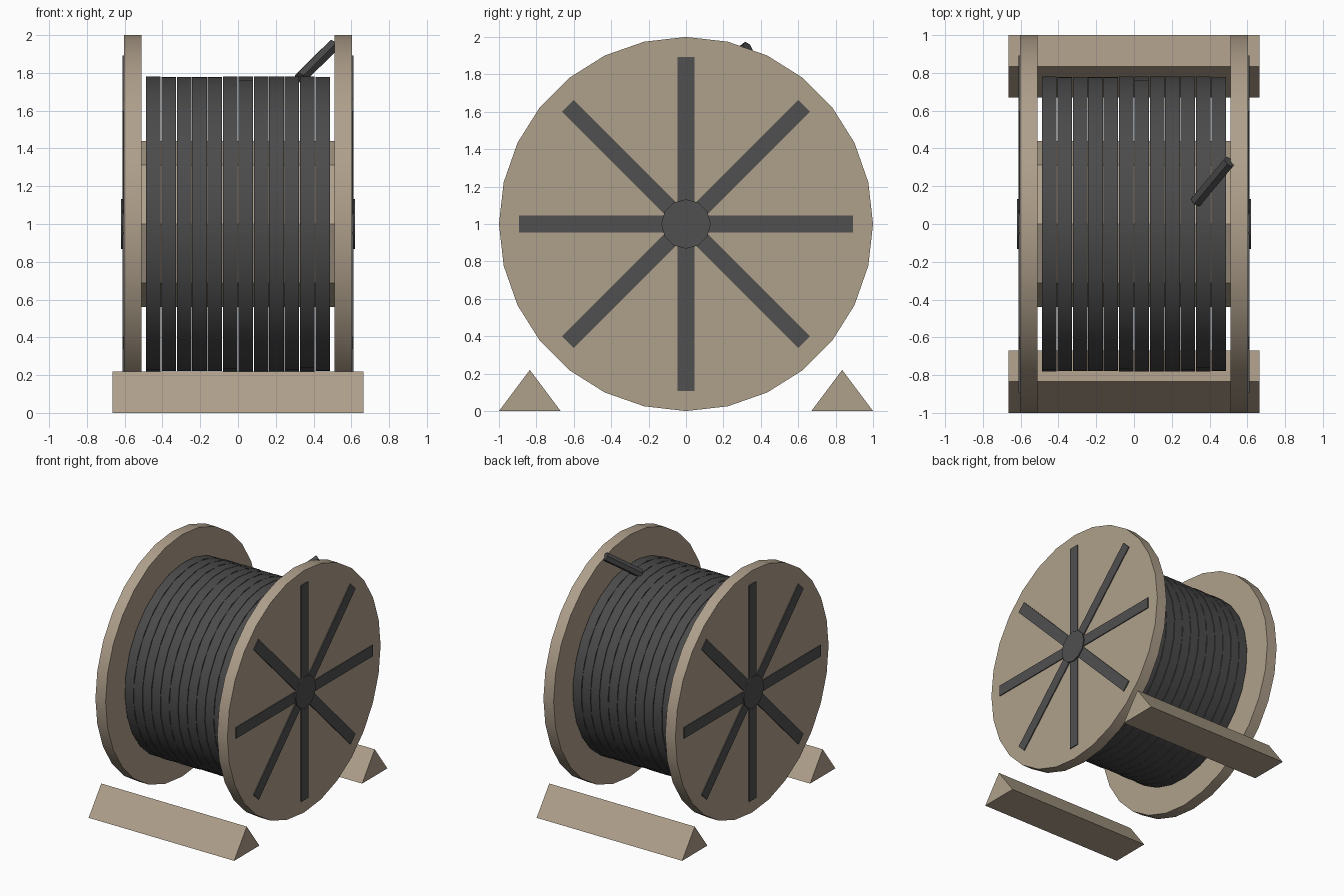
import bpy, math, random
from mathutils import Vector

if "Cube" in bpy.data.objects:
    bpy.data.objects.remove(bpy.data.objects["Cube"])

random.seed(3)


def material(name, rgb):
    m = bpy.data.materials.new(name)
    m.diffuse_color = (*rgb, 1)
    m.use_nodes = True
    m.node_tree.nodes["Principled BSDF"].inputs["Base Color"].default_value = m.diffuse_color
    return m


WOOD = material("wood", (0.43, 0.35, 0.26))
METAL = material("dark_metal", (0.08, 0.08, 0.08))
CABLE = material("cable", (0.07, 0.07, 0.07))


def finish(name, mat, smooth=True):
    ob = bpy.context.object
    ob.name = name
    ob.data.materials.append(mat)
    if smooth:
        bpy.ops.object.shade_smooth_by_angle(angle=math.radians(30))
    return ob


def rod(name, a, b, radius, sides, mat, roll=0.0):
    """Cylinder running from a to b; roll turns it about its own axis."""
    a, b = Vector(a), Vector(b)
    bpy.ops.mesh.primitive_cylinder_add(vertices=sides, radius=radius,
                                        depth=(b - a).length, location=(a + b) / 2)
    ob = bpy.context.object
    q = (b - a).to_track_quat('Z', 'Y')
    ob.rotation_euler = (q.to_matrix() @ Vector((0, 0, 1)).to_track_quat('Z', 'Y').to_matrix()).to_euler()
    for v in ob.data.vertices:
        x, y = v.co.x, v.co.y
        v.co.x = x * math.cos(roll) - y * math.sin(roll)
        v.co.y = x * math.sin(roll) + y * math.cos(roll)
    return finish(name, mat)


# Drum core between the flanges
rod("drum_core", (-0.52, 0, 1), (0.52, 0, 1), 0.44, 8, WOOD)

# Flanges with hub caps and spoke bars
for s, side in ((-1, "left"), (1, "right")):
    rod(side + "_flange", (s * 0.51, 0, 1), (s * 0.603, 0, 1), 1.0, 28, WOOD)
    rod(side + "_hub_cap", (s * 0.59, 0, 1), (s * 0.62, 0, 1), 0.132, 12, METAL)
    for i in range(4):
        bpy.ops.mesh.primitive_cube_add(size=1, location=(s * 0.6, 0, 1),
                                        rotation=(i * math.pi / 4, 0, 0))
        ob = bpy.context.object
        ob.scale = (0.022, 1.785, 0.09)
        finish(f"{side}_spoke_bar_{i + 1}", METAL, False)

# Cable windings, each turned a little differently
PITCH = 0.0815
for i in range(12):
    x = (i - 5.5) * PITCH
    rod(f"cable_winding_{i + 1}", (x - 0.0385, 0, 1), (x + 0.0385, 0, 1),
        0.782, 28, CABLE, random.uniform(0, 0.22))

# Loose cable end sticking up from the windings
rod("cable_end", (0.33, 0.12, 1.772), (0.505, 0.33, 1.945), 0.035, 6, CABLE)

# Triangular chocks front and back
for s, side in ((-1, "front"), (1, "back")):
    profile = [(s * 0.67, 0), (s * 1.0, 0), (s * 0.835, 0.22)]
    if s < 0:
        profile.reverse()
    verts = [(x, y, z) for x in (-0.665, 0.665) for y, z in profile]
    faces = [(2, 1, 0), (3, 4, 5), (0, 1, 4, 3), (1, 2, 5, 4), (2, 0, 3, 5)]
    me = bpy.data.meshes.new(side + "_chock")
    me.from_pydata(verts, [], faces)
    me.materials.append(WOOD)
    bpy.context.collection.objects.link(bpy.data.objects.new(side + "_chock", me))
